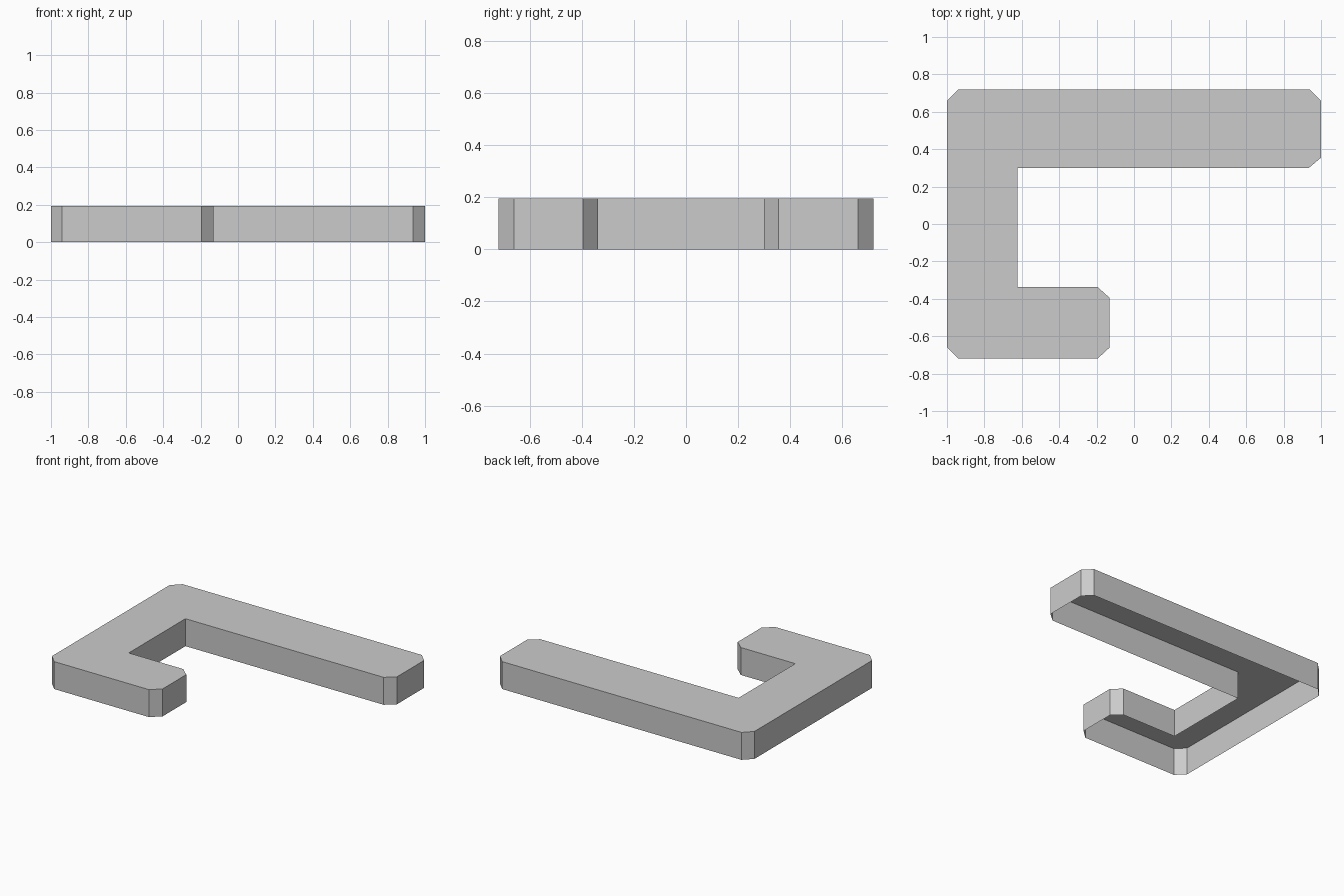
import bpy
import bmesh

old = bpy.data.objects.get("Cube")
if old:
    bpy.data.objects.remove(old, do_unlink=True)

HEIGHT = 0.195

# One plain grey for the whole part
grey = bpy.data.materials.new("plain_grey")
grey.use_nodes = True
colour = (0.6, 0.6, 0.6, 1.0)
grey.diffuse_color = colour
grey.node_tree.nodes["Principled BSDF"].inputs["Base Color"].default_value = colour

# Hook outline, counter-clockwise from above, with cut outer corners
outline = [
    (-0.94, -0.72), (-0.195, -0.72), (-0.13, -0.66), (-0.13, -0.395),
    (-0.195, -0.337), (-0.623, -0.337), (-0.623, 0.30), (0.935, 0.30),
    (1.0, 0.355), (1.0, 0.66), (0.94, 0.72), (-0.94, 0.72),
    (-1.0, 0.66), (-1.0, -0.66),
]

# Closed top with side walls dropped to the ground, open underneath
bm = bmesh.new()
top = [bm.verts.new((x, y, HEIGHT)) for x, y in outline]
bottom = [bm.verts.new((x, y, 0)) for x, y in outline]
bm.faces.new(top)
for i in range(len(outline)):
    j = (i + 1) % len(outline)
    bm.faces.new((bottom[i], bottom[j], top[j], top[i]))

mesh = bpy.data.meshes.new("hook_shell")
bm.to_mesh(mesh)
bm.free()
mesh.materials.append(grey)
hook = bpy.data.objects.new("hook_shell", mesh)
bpy.context.collection.objects.link(hook)
